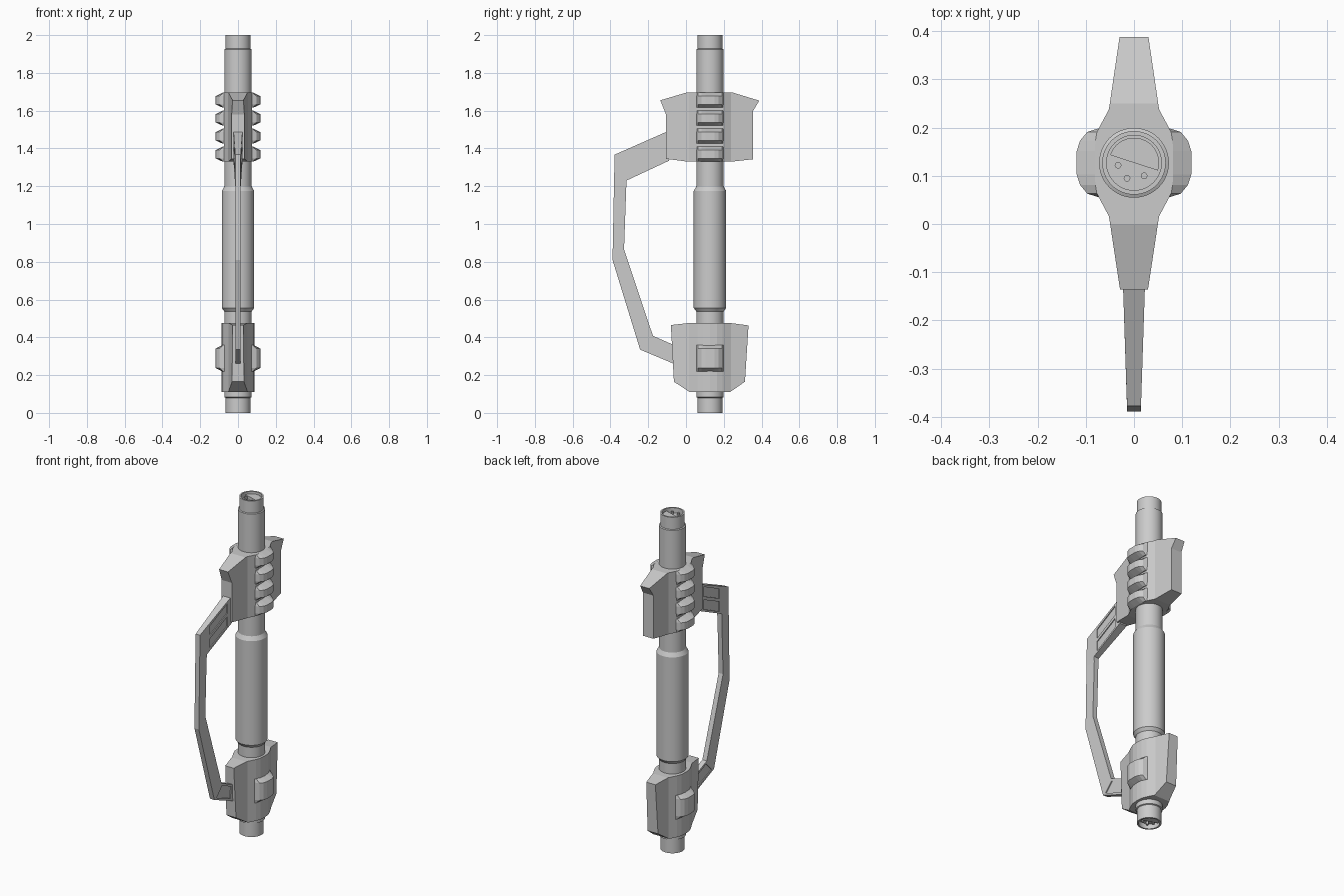
import bpy, bmesh, math

if "Cube" in bpy.data.objects:
    bpy.data.objects.remove(bpy.data.objects["Cube"])

AXIS_Y = 0.127


def finish(name, bm, smooth=False):
    bmesh.ops.recalc_face_normals(bm, faces=bm.faces)
    me = bpy.data.meshes.new(name)
    bm.to_mesh(me)
    bm.free()
    ob = bpy.data.objects.new(name, me)
    bpy.context.collection.objects.link(ob)
    if smooth:
        bpy.ops.object.select_all(action='DESELECT')
        bpy.context.view_layer.objects.active = ob
        ob.select_set(True)
        bpy.ops.object.shade_smooth_by_angle(angle=math.radians(25))
    return ob


def loft(name, rings, smooth=False):
    """Skin equal-length closed rings and cap both ends."""
    bm = bmesh.new()
    vs = [[bm.verts.new(p) for p in r] for r in rings]
    n = len(rings[0])
    for a, b in zip(vs, vs[1:]):
        for i in range(n):
            j = (i + 1) % n
            bm.faces.new((a[i], a[j], b[j], b[i]))
    bm.faces.new(vs[0])
    bm.faces.new(vs[-1])
    return finish(name, bm, smooth)


def circle(r, z, cx=0, cy=0, n=48):
    return [(cx + r * math.cos(2 * math.pi * i / n),
             AXIS_Y + cy + r * math.sin(2 * math.pi * i / n), z) for i in range(n)]


def lerp(table, y):
    if y <= table[0][0]:
        return table[0][1]
    for (a, u), (b, v) in zip(table, table[1:]):
        if y <= b:
            return u + (v - u) * (y - a) / (b - a)
    return table[-1][1]


def plate(name, profile, near, far, y_cuts=(), z_cuts=()):
    """Side profile (y, z) given thickness from x=near(y, z) to x=far(y, z)."""
    bm = bmesh.new()
    a = [bm.verts.new((-1, y, z)) for y, z in profile]
    b = [bm.verts.new((1, y, z)) for y, z in profile]
    n = len(a)
    bm.faces.new(a)
    bm.faces.new(b[::-1])
    for i in range(n):
        j = (i + 1) % n
        bm.faces.new((a[i], b[i], b[j], a[j]))
    planes = [((0, y, 0), (0, 1, 0)) for y in y_cuts] + [((0, 0, z), (0, 0, 1)) for z in z_cuts]
    for co, no in planes:
        bmesh.ops.bisect_plane(bm, geom=bm.verts[:] + bm.edges[:] + bm.faces[:],
                               plane_co=co, plane_no=no)
    for v in bm.verts:
        v.co.x = (near if v.co.x < 0 else far)(v.co.y, v.co.z)
    return finish(name, bm)


def body(name, profile, widths):
    w = lambda y, z: lerp(widths, y)
    return plate(name, profile, lambda y, z: -w(y, z), w, [y for y, _ in widths[1:-1]])


def side_block(name, z0, z1, chamfer, side):
    """Rounded block on the flank with chamfered top and bottom."""
    arc = [(-.072, .072), (-.064, .097), (-.046, .112), (-.024, .119)]
    arc += [(-d, x) for d, x in reversed(arc)]
    rings = []
    for z, f in ((z0, .2), (z0 + chamfer, 1), (z1 - chamfer, 1), (z1, .2)):
        ring = [(side * (.072 + (x - .072) * f), AXIS_Y + d, z) for d, x in arc]
        ring += [(side * .05, AXIS_Y + .072, z), (side * .05, AXIS_Y - .072, z)]
        rings.append(ring)
    loft(name, rings)


# Main tube with grip sleeve and hollow ends
tube = [(.057, .03), (.057, 0), (.066, 0), (.066, .08), (.0725, .083), (.0725, .537),
        (.086, .555), (.086, 1.175), (.0725, 1.198), (.0725, 1.925), (.066, 1.928),
        (.066, 2), (.057, 2), (.057, 1.97)]
loft("tube", [circle(r, z) for r, z in tube], True)

# End details: half disc and three pins in each socket
for tag, floor, rim in (("top", 1.965, 1.988), ("bottom", .035, .012)):
    half = [math.radians(-18 + 180 * i / 24) for i in range(25)]
    loft(tag + "_half_disc", [[(.052 * math.cos(a), AXIS_Y + .052 * math.sin(a), z) for a in half]
                              for z in (floor, rim)], True)
    for i, (x, y) in enumerate(((-.033, -.005), (-.0145, -.032), (.021, -.027))):
        loft(f"{tag}_pin_{i + 1}", [circle(.007, z, x, y, 12) for z in (floor, rim)], True)

# Upper housing
body("upper_housing",
     [(-.136, 1.655), (0, 1.695), (.25, 1.695), (.388, 1.653), (.356, 1.60), (.356, 1.343),
      (.24, 1.33), (.01, 1.33), (-.106, 1.345), (-.106, 1.58)],
     [(-.136, .029), (.016, .052), (.057, .074), (.197, .074), (.238, .052), (.388, .03)])

# Lower housing, bulged around the tube
body("lower_housing",
     [(-.08, .465), (.01, .475), (.24, .475), (.331, .463), (.312, .165), (.233, .11),
      (.02, .11), (-.064, .165)],
     [(-.08, .028), (.016, .05), (.062, .074), (.09, .084), (AXIS_Y, .087), (.164, .084),
      (.192, .074), (.238, .05), (.331, .03)])

# Flank ribs and lower pads
for tag, s in (("left", -1), ("right", 1)):
    for i in range(4):
        z = 1.33 + i * .0953
        side_block(f"{tag}_rib_{i + 1}", z, z + .079, .018, s)
    side_block(f"{tag}_pad", .218, .36, .02, s)

# Hand guard
guard_w = lambda y, z: .0145 + (max(0, y + .378) * .033 if z > 1.21 else 0)
guard = plate("hand_guard",
              [(-.09, 1.494), (-.378, 1.367), (-.389, .81), (-.243, .335), (-.05, .254),
               (-.05, .353), (-.175, .408), (-.328, .866), (-.315, 1.23), (-.09, 1.335)],
              lambda y, z: -guard_w(y, z), guard_w, z_cuts=[1.2])

# Recessed panels in the guard
panels = [[(-.29, 1.388), (-.133, 1.462), (-.133, 1.405), (-.29, 1.332)],
          [(-.29, 1.312), (-.133, 1.385), (-.133, 1.328), (-.29, 1.254)],
          [(-.222, .338), (-.17, .392), (-.084, .354), (-.092, .286)]]
for p in panels:
    for s in (-1, 1):
        cutter = plate("panel_cutter", p, lambda y, z: s * (guard_w(y, z) - .005),
                       lambda y, z: s * .06)
        cutter.hide_render = True
        mod = guard.modifiers.new("panel", 'BOOLEAN')
        mod.operation = 'DIFFERENCE'
        mod.solver = 'EXACT'
        mod.object = cutter
        bpy.context.view_layer.objects.active = guard
        bpy.ops.object.modifier_apply(modifier=mod.name)
        bpy.data.objects.remove(cutter)
